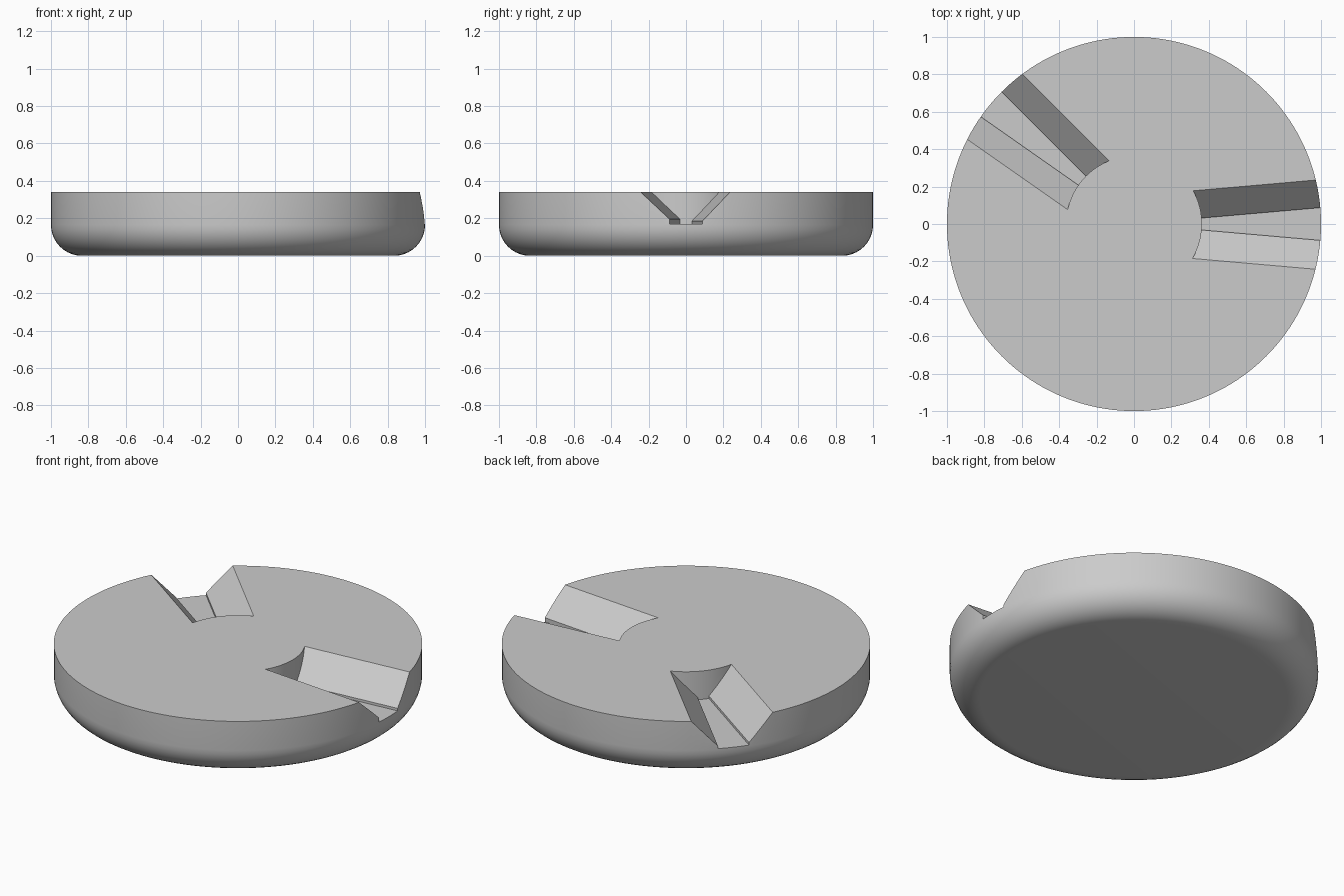
import bpy, bmesh
from math import sin, cos, tan, pi, radians

cube = bpy.data.objects.get("Cube")
if cube:
    bpy.data.objects.remove(cube)

HEIGHT, FLOOR, FILLET, CORE = 0.34, 0.17, 0.165, 0.363
SEGMENTS = 160


def add_object(name, bm):
    bmesh.ops.recalc_face_normals(bm, faces=bm.faces)
    mesh = bpy.data.meshes.new(name)
    bm.to_mesh(mesh)
    bm.free()
    obj = bpy.data.objects.new(name, mesh)
    bpy.context.collection.objects.link(obj)
    return obj


def subtract(target, cutter):
    cutter.hide_render = True
    mod = target.modifiers.new("cut", "BOOLEAN")
    mod.operation = "DIFFERENCE"
    mod.solver = "EXACT"
    mod.object = cutter
    bpy.context.view_layer.objects.active = target
    bpy.ops.object.modifier_apply(modifier=mod.name)
    bpy.data.objects.remove(cutter)


def make_disc():
    # Straight rim with a rounded lower edge, as stacked rings
    profile = [(1 - FILLET + FILLET * sin(a), FILLET - FILLET * cos(a))
               for a in [i * pi / 20 for i in range(11)]] + [(1, HEIGHT)]
    bm = bmesh.new()
    rings = [[bm.verts.new((r * cos(2 * pi * i / SEGMENTS),
                            r * sin(2 * pi * i / SEGMENTS), z))
              for i in range(SEGMENTS)] for r, z in profile]
    for low, high in zip(rings, rings[1:]):
        for i in range(SEGMENTS):
            j = (i + 1) % SEGMENTS
            bm.faces.new((low[i], low[j], high[j], high[i]))
    bm.faces.new(rings[0])
    bm.faces.new(rings[-1])
    return add_object("disc", bm)


def make_core():
    bm = bmesh.new()
    bmesh.ops.create_cone(bm, cap_ends=True, segments=SEGMENTS,
                          radius1=CORE, radius2=CORE, depth=4)
    return add_object("core_cutter", bm)


def make_groove(angle, right_side, left_side):
    # Tapered trough: flat floor, small upright step, sloping wall on each side
    def half(r, sign, run, step):
        y = r * tan(radians(5))
        stretch = 1.6
        top = FLOOR + step + (HEIGHT - FLOOR - step) * stretch
        return [(r, sign * y, FLOOR), (r, sign * y, FLOOR + step),
                (r, sign * (y + run * stretch), top)]

    bm = bmesh.new()
    ends = []
    for r in (0.1, 1.2):
        points = half(r, -1, *right_side)[::-1] + half(r, 1, *left_side)
        ends.append([bm.verts.new(p) for p in points])
    inner, outer = ends
    for i in range(len(inner)):
        j = (i + 1) % len(inner)
        bm.faces.new((inner[i], inner[j], outer[j], outer[i]))
    bm.faces.new(inner)
    bm.faces.new(outer)
    # Aim the trough outward along its direction
    for v in bm.verts:
        x, y = v.co.x, v.co.y
        v.co.x = x * cos(angle) - y * sin(angle)
        v.co.y = x * sin(angle) + y * cos(angle)
    groove = add_object("groove_cutter", bm)
    subtract(groove, make_core())
    return groove


# Disc with two radial grooves
disc = make_disc()
subtract(disc, make_groove(0, (0.157, 0.025), (0.15, 0.015)))
subtract(disc, make_groove(radians(140), (0.146, 0.015), (0.141, 0.015)))

# Single plain grey
grey = bpy.data.materials.new("light_grey")
grey.use_nodes = True
color = (0.6, 0.6, 0.6, 1)
grey.diffuse_color = color
grey.node_tree.nodes["Principled BSDF"].inputs["Base Color"].default_value = color
disc.data.materials.clear()
disc.data.materials.append(grey)
for face in disc.data.polygons:
    face.material_index = 0

bpy.ops.object.select_all(action="DESELECT")
disc.select_set(True)
bpy.context.view_layer.objects.active = disc
bpy.ops.object.shade_smooth_by_angle(angle=radians(30))
